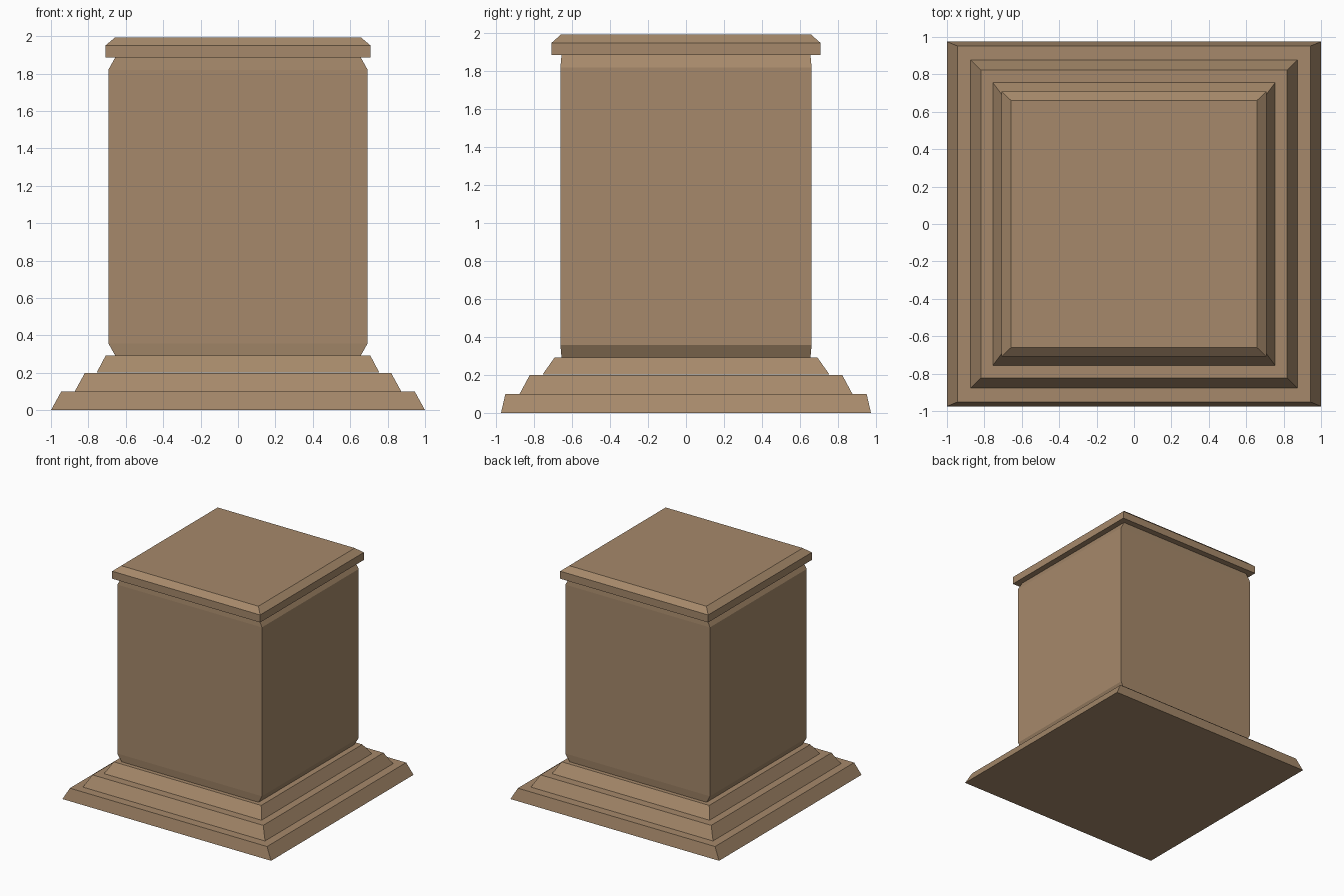
import bpy
import bmesh

if "Cube" in bpy.data.objects:
    bpy.data.objects.remove(bpy.data.objects["Cube"])

stone = bpy.data.materials.new("tan stone")
stone.diffuse_color = (0.38, 0.25, 0.145, 1.0)
stone.use_nodes = True
stone.node_tree.nodes["Principled BSDF"].inputs["Base Color"].default_value = stone.diffuse_color


def stack(name, rings):
    """Closed flat-faced solid through centred rectangles (half_x, half_y, z)."""
    bm = bmesh.new()
    loops = [[bm.verts.new((sx * hx, sy * hy, z))
              for sx, sy in ((-1, -1), (1, -1), (1, 1), (-1, 1))]
             for hx, hy, z in rings]
    for low, high in zip(loops, loops[1:]):
        for i in range(4):
            j = (i + 1) % 4
            bm.faces.new((low[i], low[j], high[j], high[i]))
    bm.faces.new(loops[0][::-1])
    bm.faces.new(loops[-1])
    mesh = bpy.data.meshes.new(name)
    bm.to_mesh(mesh)
    bm.free()
    mesh.materials.append(stone)
    obj = bpy.data.objects.new(name, mesh)
    bpy.context.collection.objects.link(obj)
    return obj


# Three sloped base steps
stack("base_lower_step", [(1.0, 0.975, 0.0), (0.945, 0.952, 0.10)])
stack("base_middle_step", [(0.873, 0.877, 0.10), (0.818, 0.823, 0.20)])
stack("base_upper_step", [(0.755, 0.756, 0.202), (0.707, 0.692, 0.293)])

# Shaft with tapered top and bottom
stack("shaft", [(0.657, 0.656, 0.293), (0.693, 0.662, 0.357),
                (0.693, 0.662, 1.82), (0.657, 0.656, 1.885)])

# Cap slab with bevelled top edge
stack("cap", [(0.709, 0.709, 1.885), (0.709, 0.709, 1.95),
              (0.657, 0.660, 1.993)])
